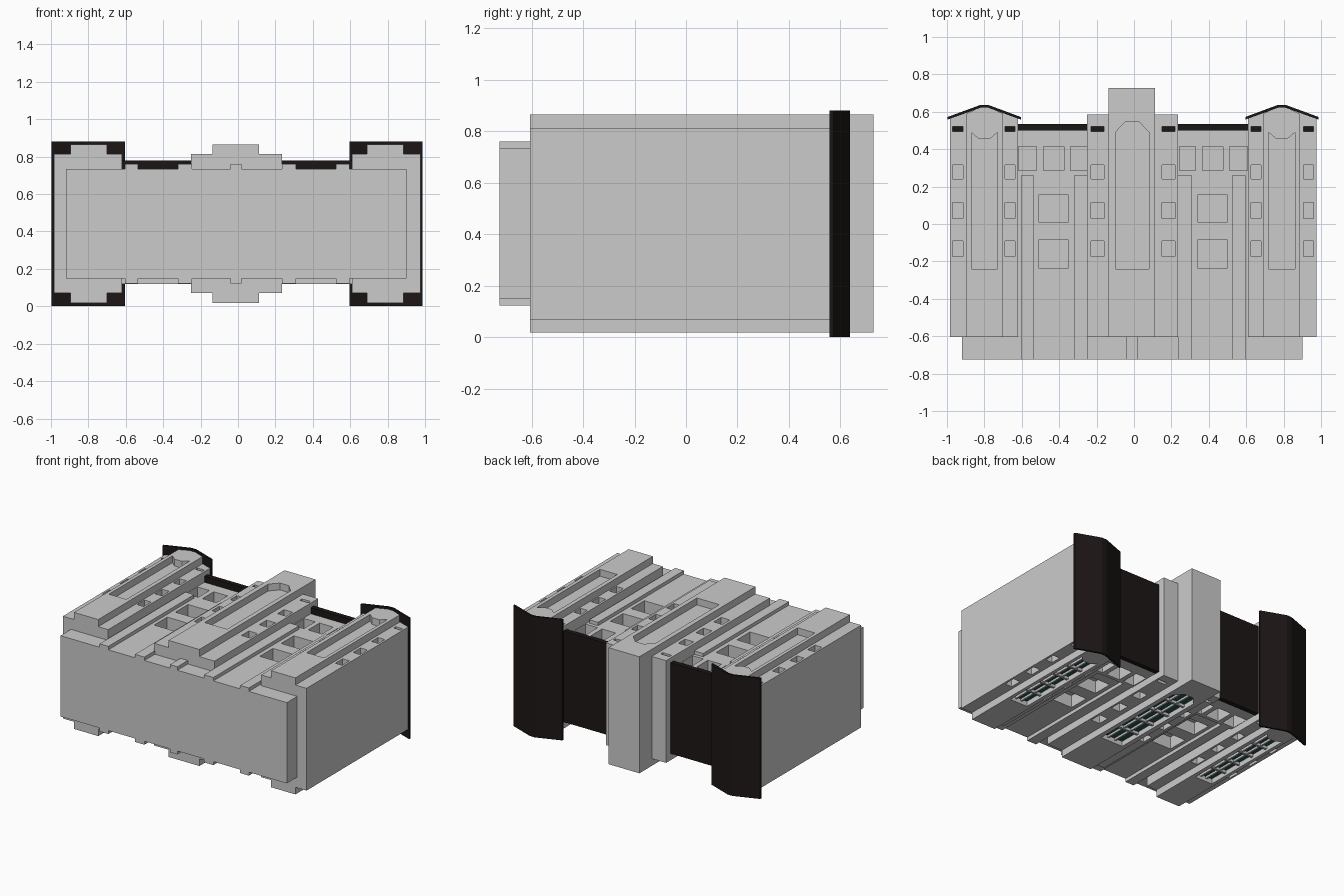
import bpy, bmesh

if "Cube" in bpy.data.objects:
    bpy.data.objects.remove(bpy.data.objects["Cube"])

MX, MZ = -0.005, 0.4415      # mirror planes of the building


def material(name, col):
    m = bpy.data.materials.new(name)
    m.diffuse_color = (*col, 1)
    m.use_nodes = True
    m.node_tree.nodes["Principled BSDF"].inputs["Base Color"].default_value = m.diffuse_color
    return m


ROOF = material("dark_roof", (0.012, 0.008, 0.008))
GLASS = material("teal_glass", (0.02, 0.09, 0.10))


def rect(x0, x1, y0, y1):
    return [(x0, y0), (x1, y0), (x1, y1), (x0, y1)]


def flip(poly):
    return [(2 * MX - x, y) for x, y in poly]


def prisms(name, items, mat=None):
    """One object from (outline in xy, z0, z1) extrusions."""
    bm = bmesh.new()
    for poly, z0, z1 in items:
        lo = [bm.verts.new((x, y, z0)) for x, y in poly]
        hi = [bm.verts.new((x, y, z1)) for x, y in poly]
        bm.faces.new(lo)
        bm.faces.new(hi)
        n = len(poly)
        for i in range(n):
            bm.faces.new((lo[i], lo[(i + 1) % n], hi[(i + 1) % n], hi[i]))
    bmesh.ops.recalc_face_normals(bm, faces=bm.faces)
    me = bpy.data.meshes.new(name)
    bm.to_mesh(me)
    bm.free()
    ob = bpy.data.objects.new(name, me)
    bpy.context.collection.objects.link(ob)
    if mat:
        me.materials.append(mat)
    return ob


def both_faces(poly, surf, depth):
    """Cutter pair for the upper and lower facade."""
    a, b = surf - depth, surf + 0.05
    return [(poly, a, b), (poly, 2 * MZ - b, 2 * MZ - a)]


def cut(ob, items):
    c = prisms("cutter", items)
    c.hide_render = True
    m = ob.modifiers.new("openings", "BOOLEAN")
    m.operation, m.solver, m.object = "DIFFERENCE", "EXACT", c
    bpy.context.view_layer.objects.active = ob
    bpy.ops.object.modifier_apply(modifier=m.name)
    bpy.data.objects.remove(c)


def glazing(name, x0, x1, y0, y1, poly):
    """Glass and bars in the lower facade's tall windows."""
    prisms(name + "_glass", [(poly, 0.055, 0.07)], GLASS)
    xs = [x0 + (x1 - x0) * k / 3 for k in (1, 2)]
    bars = [(rect(x - .006, x + .006, y0, y1), 0.04, 0.06) for x in xs]
    prisms(name + "_bars", bars)
    ys = [y0 + (y1 - y0) * k / 5 for k in range(1, 5)]
    prisms(name + "_crossbars", [(rect(x0, x1, y - .008, y + .008), 0.035, 0.06) for y in ys])


ROWS = [(-0.175, -0.09), (0.03, 0.115), (0.24, 0.315), (0.495, 0.52)]

# plinth and its narrow centre strip
prisms("plinth", [(rect(-0.92, 0.90, -0.725, -0.6), 0.148, 0.735)])
prisms("plinth_centre_strip", [(rect(-0.04, 0.02, -0.725, -0.6), 0.123, 0.76)])

for side, f in (("left", lambda p: p), ("right", flip)):
    # end tower: stepped shaft with gabled top
    shaft = prisms(side + "_tower", [(f(
        [(-0.985, -0.605), (-0.62, -0.605), (-0.62, 0.565), (-0.78, 0.625),
         (-0.82, 0.625), (-0.985, 0.565)]), 0.07, 0.813)])
    wins = []
    for x0, x1 in ((-0.97, -0.915), (-0.69, -0.635)):
        for y0, y1 in ROWS:
            wins += both_faces(f(rect(x0, x1, y0, y1)), 0.813, 0.09)
    cut(shaft, wins)
    prisms(side + "_tower_top_lights", [
        (f(rect(x0, x1, 0.495, 0.52)), z, z + 0.01)
        for x0, x1 in ((-0.97, -0.915), (-0.69, -0.635)) for z in (0.722, 0.151)], ROOF)
    # raised tower bay with a tall notched panel
    bay = prisms(side + "_tower_bay", [(f(
        [(-0.895, -0.605), (-0.70, -0.605), (-0.70, 0.59), (-0.78, 0.625),
         (-0.82, 0.625), (-0.895, 0.59)]), 0.018, 0.865)])
    panel = f([(-0.87, -0.24), (-0.73, -0.24), (-0.73, 0.49), (-0.77, 0.455),
               (-0.83, 0.455), (-0.87, 0.49)])
    cut(bay, both_faces(panel, 0.865, 0.05))
    px = [p[0] for p in panel]
    glazing(side + "_tower_window", min(px), max(px), -0.24, 0.455, panel)
    # bent tower roof sheet
    prisms(side + "_tower_roof", [(f(
        [(-0.997, 0.558), (-0.82, 0.622), (-0.78, 0.622), (-0.605, 0.558),
         (-0.605, 0.572), (-0.78, 0.637), (-0.82, 0.637), (-0.997, 0.572)]), 0.002, 0.88)], ROOF)

    # linking wing with windows
    openings = [rect(-0.51, -0.35, -0.235, -0.085), rect(-0.51, -0.35, 0.01, 0.155),
                rect(-0.618, -0.52, 0.285, 0.415), rect(-0.485, -0.375, 0.285, 0.415),
                rect(-0.34, -0.252, 0.285, 0.415)]
    wing = prisms(side + "_wing", [(f(rect(-0.63, -0.24, -0.61, 0.505)), 0.148, 0.735)])
    cut(wing, [i for o in openings for i in both_faces(f(o), 0.735, 0.09)])
    band = prisms(side + "_wing_upper_band", [(f(rect(-0.63, -0.24, 0.26, 0.505)), 0.12, 0.148)])
    cut(band, [(f(o), 0.1, 0.2) for o in openings[2:]])
    prisms(side + "_wing_pilasters", [
        (f(rect(x0, x1, -0.725, 0.26)), 0.123, 0.76)
        for x0, x1 in ((-0.605, -0.535), (-0.32, -0.245))])
    prisms(side + "_wing_roof", [(f(rect(-0.62, -0.245, 0.5, 0.535)), 0.118, 0.78)], ROOF)

# central block
block = prisms("central_block", [(rect(-0.25, 0.235, -0.605, 0.585), 0.07, 0.813)])
wins, lights = [], []
for f in (lambda p: p, flip):
    for y0, y1 in ROWS:
        wins += both_faces(f(rect(-0.23, -0.16, y0, y1)), 0.813, 0.09)
    lights += [(f(rect(-0.23, -0.16, 0.495, 0.52)), z, z + 0.01) for z in (0.722, 0.151)]
cut(block, wins)
prisms("central_top_lights", lights, ROOF)

# central raised bay rising above the roof, with tall chamfered panel
bay = prisms("central_bay", [(rect(-0.135, 0.113, -0.605, 0.728), 0.018, 0.865)])
panel = [(-0.10, -0.24), (0.08, -0.24), (0.08, 0.49), (0.025, 0.548), (-0.045, 0.548), (-0.10, 0.49)]
cut(bay, both_faces(panel, 0.865, 0.05))
glazing("central_window", -0.10, 0.08, -0.24, 0.545, panel)
